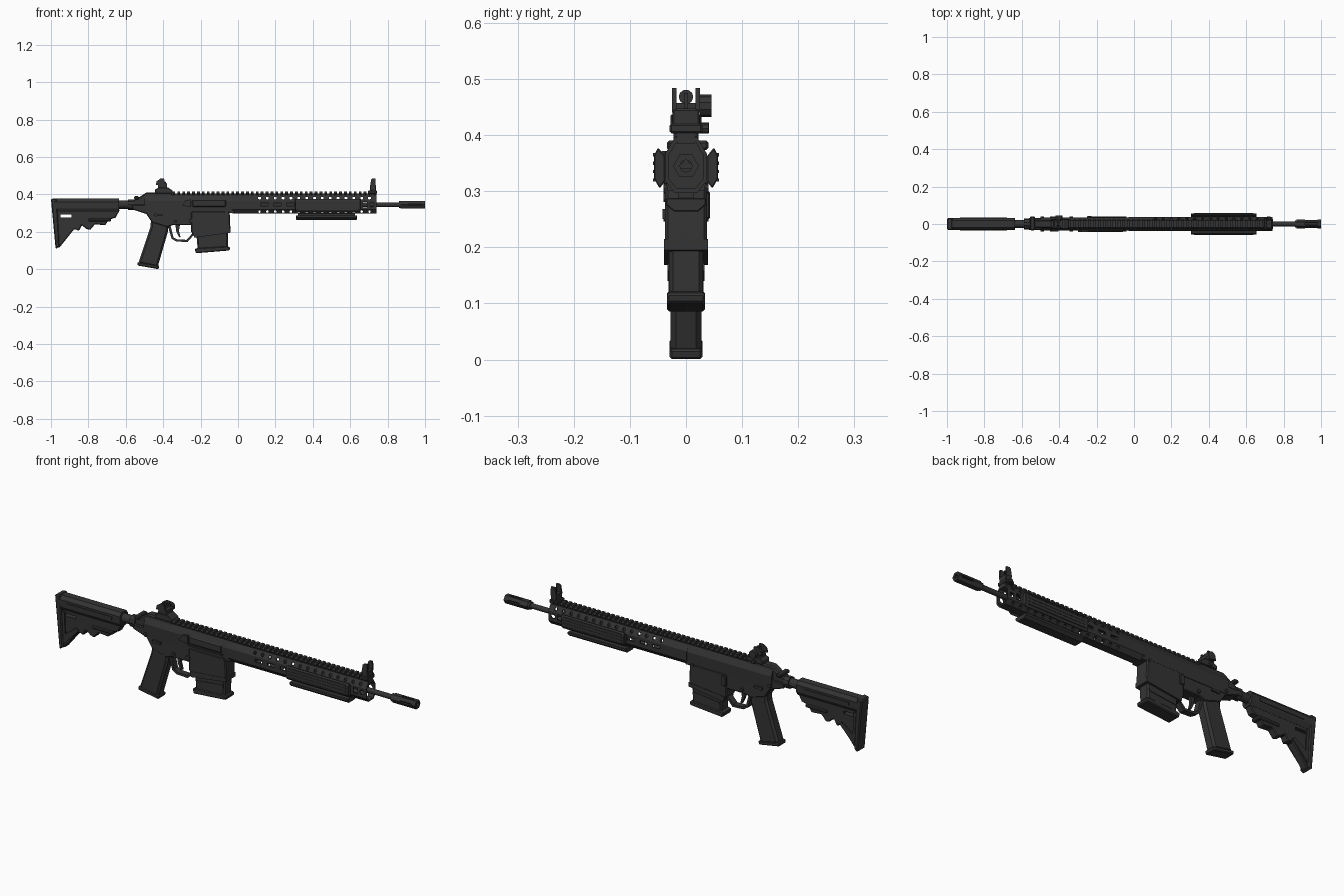
import bpy, bmesh, math
from mathutils import Matrix, Vector

mat = bpy.data.materials.new("charcoal black")
mat.diffuse_color = (0.034, 0.034, 0.034, 1)


def finish(name, bm, bevel=0.0):
    bmesh.ops.recalc_face_normals(bm, faces=bm.faces)
    me = bpy.data.meshes.new(name)
    bm.to_mesh(me)
    bm.free()
    me.materials.append(mat)
    ob = bpy.data.objects.new(name, me)
    bpy.context.scene.collection.objects.link(ob)
    if bevel:
        m = ob.modifiers.new("chamfer", 'BEVEL')
        m.width, m.segments, m.limit_method = bevel, 1, 'ANGLE'
        m.angle_limit = math.radians(50)
    return ob


def extrude(bm, pts, vec):
    f = bm.faces.new([bm.verts.new(p) for p in pts])
    r = bmesh.ops.extrude_face_region(bm, geom=[f])
    bmesh.ops.translate(bm, vec=vec, verts=[v for v in r['geom'] if isinstance(v, bmesh.types.BMVert)])


def side(name, pts, y0, y1, bevel=0.0):
    """(x, z) outline pushed across the width"""
    bm = bmesh.new()
    extrude(bm, [(x, y0, z) for x, z in pts], (0, y1 - y0, 0))
    return finish(name, bm, bevel)


def along(name, pts, x0, x1, bevel=0.0):
    """(y, z) section pushed along the length"""
    bm = bmesh.new()
    extrude(bm, [(x0, y, z) for y, z in pts], (x1 - x0, 0, 0))
    return finish(name, bm, bevel)


def add_box(bm, x0, x1, y0, y1, z0, z1):
    m = Matrix.Translation(((x0 + x1) / 2, (y0 + y1) / 2, (z0 + z1) / 2)) @ Matrix.Diagonal((x1 - x0, y1 - y0, z1 - z0, 1))
    bmesh.ops.create_cube(bm, size=1, matrix=m)


def box(name, *b, bevel=0.0):
    bm = bmesh.new()
    add_box(bm, *b)
    return finish(name, bm, bevel)


def add_cyl(bm, c, r, d, axis='X', n=12):
    rot = Matrix.Rotation(math.pi / 2, 4, 'Y' if axis == 'X' else 'X')
    bmesh.ops.create_cone(bm, cap_ends=True, segments=n, radius1=r, radius2=r, depth=d, matrix=Matrix.Translation(c) @ rot)


def cyl(name, c, r, d, axis='X', n=12):
    bm = bmesh.new()
    add_cyl(bm, c, r, d, axis, n)
    return finish(name, bm)


def cut(ob, bm):
    cutter = finish(ob.name + "_cutter", bm)
    cutter.hide_render = True
    cutter.hide_viewport = True
    m = ob.modifiers.new("cut", 'BOOLEAN')
    m.object, m.operation, m.solver = cutter, 'DIFFERENCE', 'EXACT'


def mirror(half):
    return half + [(-y, z) for y, z in reversed(half)]


AX = 0.345  # height of the bore line

# Stock: tube shell, web and butt pad
along("stock_tube", mirror([(0.02, 0.305), (0.032, 0.325), (0.032, 0.36), (0.018, 0.377)]), -0.98, -0.635)
web = side("stock_web", [(-0.985, 0.31), (-0.975, 0.115), (-0.955, 0.115), (-0.875, 0.215), (-0.85, 0.205),
                         (-0.835, 0.235), (-0.81, 0.215), (-0.79, 0.21), (-0.765, 0.24), (-0.71, 0.235),
                         (-0.69, 0.265), (-0.655, 0.275), (-0.63, 0.32)], -0.019, 0.019, 0.004)
bm = bmesh.new()
add_box(bm, -0.957, -0.89, -0.1, 0.1, 0.277, 0.291)
cut(web, bm)
side("butt_pad", [(-1, 0.375), (-0.97, 0.38), (-0.965, 0.32), (-0.955, 0.12), (-0.975, 0.108)], -0.031, 0.031, 0.005)
for s in (-1, 1):
    side("stock_rib", [(-0.975, 0.3), (-0.965, 0.14), (-0.95, 0.14), (-0.87, 0.225), (-0.885, 0.235), (-0.945, 0.19), (-0.95, 0.3)],
         s * 0.018, s * 0.025)
    box("stock_groove_rib", -0.93, -0.68, *sorted((s * 0.03, s * 0.035)), 0.335, 0.35)
box("stock_lever", -0.8, -0.68, -0.024, 0.024, 0.255, 0.272, bevel=0.004)

# Tube joining stock to body
cyl("rear_tube", (-0.6, 0, AX), 0.022, 0.12)
cyl("rear_nut", (-0.572, 0, AX), 0.03, 0.03, n=10)

# Upper and lower body
along("upper_body", mirror([(0.034, 0.30), (0.036, 0.365), (0.02, 0.397)]), -0.5, -0.02)
side("upper_body_rear", [(-0.565, 0.32), (-0.56, 0.372), (-0.535, 0.38), (-0.49, 0.41), (-0.35, 0.41), (-0.35, 0.32)], -0.022, 0.022, 0.006)
side("lower_body", [(-0.565, 0.345), (-0.565, 0.32), (-0.49, 0.295), (-0.46, 0.25), (-0.38, 0.225), (-0.35, 0.235),
                    (-0.23, 0.235), (-0.23, 0.3), (-0.05, 0.3), (-0.05, 0.345)], -0.031, 0.031, 0.004)
side("magazine_well", [(-0.25, 0.31), (-0.25, 0.2), (-0.235, 0.172), (-0.04, 0.2), (-0.045, 0.31)], -0.037, 0.037, 0.005)
side("magazine_well_lip", [(-0.24, 0.195), (-0.235, 0.168), (-0.04, 0.195), (-0.04, 0.215)], -0.039, 0.039)

# Body details
box("side_port_cover", -0.245, -0.065, -0.041, -0.033, 0.333, 0.37, bevel=0.004)
box("side_port_hinge", -0.25, -0.06, -0.042, -0.033, 0.322, 0.329)
side("side_deflector", [(-0.3, 0.34), (-0.25, 0.332), (-0.25, 0.372), (-0.28, 0.37)], -0.044, -0.03)
for s in (-1, 1):
    for i, (x, z) in enumerate([(-0.49, 0.315), (-0.44, 0.29), (-0.335, 0.255), (-0.06, 0.305)]):
        cyl("body_pin", (x, s * 0.034, z), 0.009, 0.012, 'Y', 8)
    box("selector_lever", -0.45, -0.405, *sorted((s * 0.03, s * 0.04)), 0.285, 0.296)
box("left_catch", -0.25, -0.225, 0.03, 0.043, 0.25, 0.3, bevel=0.003)
box("right_button", -0.262, -0.24, -0.042, -0.03, 0.25, 0.268)
box("rear_handle", -0.555, -0.53, -0.034, 0.04, 0.373, 0.39, bevel=0.004)

# Grip
side("grip", [(-0.465, 0.27), (-0.468, 0.225), (-0.53, 0.04), (-0.53, 0.03), (-0.43, 0.01), (-0.375, 0.2), (-0.37, 0.25)],
     -0.028, 0.028, 0.01)
side("grip_base", [(-0.537, 0.038), (-0.538, 0.02), (-0.425, 0.0), (-0.42, 0.018)], -0.029, 0.029, 0.004)

# Trigger and guard
path = [(-0.375, 0.23), (-0.355, 0.163), (-0.33, 0.148), (-0.27, 0.145), (-0.235, 0.185)]
inner = [(-0.245, 0.19), (-0.275, 0.157), (-0.325, 0.159), (-0.345, 0.17), (-0.36, 0.23)]
side("trigger_guard", path + inner, -0.016, 0.016)
side("trigger", [(-0.335, 0.24), (-0.33, 0.2), (-0.315, 0.17), (-0.307, 0.172), (-0.316, 0.205), (-0.31, 0.24)], -0.007, 0.007)

# Magazine
side("magazine", [(-0.228, 0.25), (-0.215, 0.1), (-0.055, 0.11), (-0.052, 0.25)], -0.03, 0.03, 0.007)
side("magazine_base", [(-0.232, 0.108), (-0.225, 0.085), (-0.045, 0.1), (-0.042, 0.118), (-0.06, 0.122), (-0.215, 0.113)],
     -0.034, 0.034, 0.004)
for s in (-1, 1):
    side("magazine_rib", [(-0.21, 0.155), (-0.212, 0.14), (-0.06, 0.158), (-0.06, 0.172)], s * 0.028, s * 0.033)

# Handguard: hollow eight-sided tube with rows of holes
sec = mirror([(0.02, 0.297), (0.037, 0.318), (0.037, 0.367), (0.02, 0.396)])
guard = along("handguard", sec, -0.03, 0.74)
bm = bmesh.new()
extrude(bm, [(0.09, y * 0.84, AX + (z - AX) * 0.84) for y, z in sec], (0.7, 0, 0))
cut(guard, bm)
bm = bmesh.new()
for i in range(15):
    x = 0.115 + i * 0.042
    add_cyl(bm, (x, 0, 0.38), 0.0085, 0.2, 'Y', 6)
    add_cyl(bm, (x, 0, 0.308), 0.0075, 0.2, 'Y', 6)
for x in (0.14, 0.21, 0.28):
    add_box(bm, x - 0.02, x + 0.02, -0.1, 0.1, 0.338, 0.353)
add_box(bm, 0.668, 0.69, -0.1, 0.1, 0.33, 0.36)
add_cyl(bm, (0.715, 0, 0.345), 0.012, 0.2, 'Y', 8)
cut(guard, bm)

# Top rail with teeth
bm = bmesh.new()
add_box(bm, -0.36, 0.74, -0.016, 0.016, 0.385, 0.404)
for i in range(42):
    x = -0.35 + i * 0.0262
    extrude(bm, [(x, y, z) for y, z in mirror([(0.016, 0.397), (0.023, 0.404), (0.018, 0.415)])], (0.0145, 0, 0))
finish("top_rail", bm)

# Side and bottom cover panels on short mounting strips
panel = [(0.037, 0.318), (0.047, 0.305), (0.057, 0.322), (0.057, 0.364), (0.05, 0.378), (0.037, 0.362)]
for s in (-1, 1):
    along("side_panel", [(s * y, z) for y, z in panel], 0.305, 0.655, 0.002)
    for k in (0.32, 0.335, 0.35, 0.365):
        box("panel_ridge", 0.32, 0.64, *sorted((s * 0.055, s * 0.0585)), k - 0.003, k + 0.003)
along("bottom_panel", mirror([(0.022, 0.264), (0.036, 0.276), (0.036, 0.288)]), 0.31, 0.635, 0.002)
box("bottom_strip", 0.32, 0.625, -0.014, 0.014, 0.282, 0.302)

# Barrel and muzzle
cyl("barrel", (0.49, 0, AX), 0.0125, 0.8)
cyl("barrel_collar", (0.875, 0, AX), 0.019, 0.03)
muzzle = cyl("muzzle", (0.935, 0, AX), 0.023, 0.13, n=6)
bm = bmesh.new()
add_cyl(bm, (0.96, 0, AX), 0.011, 0.12, n=8)
add_box(bm, 0.915, 0.98, -0.1, 0.1, 0.34, 0.35)
add_box(bm, 0.915, 0.98, -0.005, 0.005, 0.345, 0.5)
cut(muzzle, bm)

# Front sight
box("front_sight_base", 0.695, 0.742, -0.029, 0.029, 0.403, 0.42, bevel=0.003)
box("front_sight_block", 0.705, 0.738, -0.024, 0.024, 0.415, 0.447, bevel=0.003)
for s in (-1, 1):
    side("front_sight_ear", [(0.705, 0.44), (0.712, 0.478), (0.718, 0.484), (0.735, 0.484), (0.737, 0.44)], s * 0.017, s * 0.025)
box("front_sight_post", 0.72, 0.727, -0.004, 0.004, 0.44, 0.475)
cyl("front_sight_screw", (0.72, 0.032, 0.412), 0.009, 0.016, 'Y', 8)

# Rear sight with side knob
side("rear_sight_base", [(-0.445, 0.405), (-0.445, 0.425), (-0.42, 0.437), (-0.375, 0.437), (-0.35, 0.42), (-0.35, 0.405)],
     -0.028, 0.028, 0.003)
side("rear_sight_body", [(-0.43, 0.43), (-0.425, 0.457), (-0.38, 0.457), (-0.38, 0.43)], -0.024, 0.024)
cyl("rear_sight_aperture", (-0.405, 0, 0.468), 0.013, 0.016, 'X', 10)
for s in (-1, 1):
    side("rear_sight_ear", [(-0.44, 0.45), (-0.435, 0.47), (-0.415, 0.484), (-0.395, 0.484), (-0.388, 0.45)], s * 0.017, s * 0.025)
cyl("rear_sight_knob", (-0.4, 0.035, 0.452), 0.02, 0.02, 'Y', 10)
cyl("rear_sight_screw", (-0.4, 0.034, 0.413), 0.009, 0.014, 'Y', 8)
